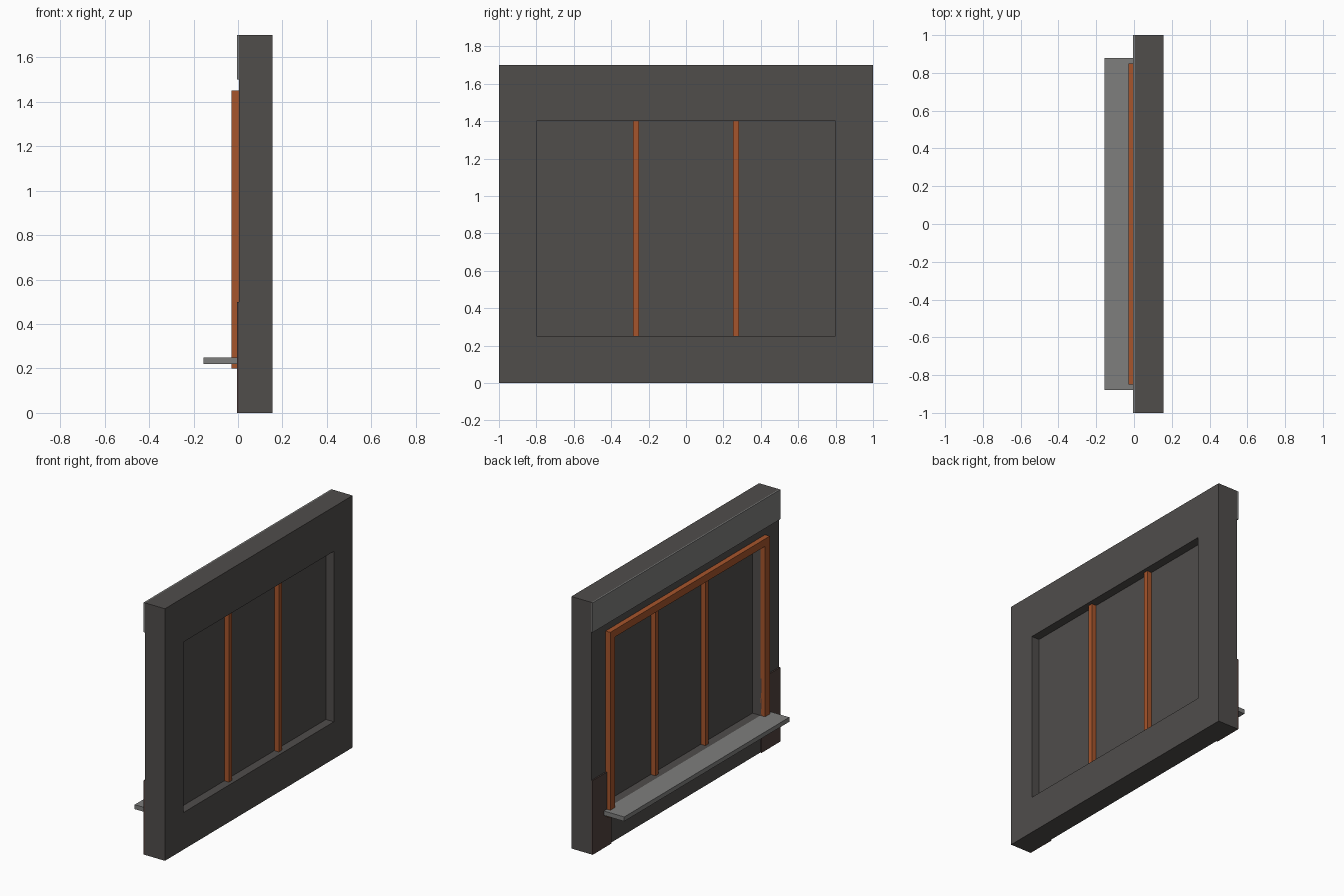
import bpy, bmesh
from mathutils import Matrix

if "Cube" in bpy.data.objects:
    bpy.data.objects.remove(bpy.data.objects["Cube"])


def material(name, rgb):
    m = bpy.data.materials.new(name)
    m.diffuse_color = (*rgb, 1)
    m.use_nodes = True
    m.node_tree.nodes["Principled BSDF"].inputs["Base Color"].default_value = m.diffuse_color
    return m


DARK = material("dark_wall", (0.08, 0.074, 0.071))
GREY = material("stone_grey", (0.21, 0.21, 0.205))
WOOD = material("orange_wood", (0.38, 0.09, 0.025))
BROWN = material("brown_trim", (0.085, 0.055, 0.048))


def finish(bm, name, mat):
    me = bpy.data.meshes.new(name)
    bmesh.ops.recalc_face_normals(bm, faces=bm.faces)
    bm.to_mesh(me)
    bm.free()
    me.materials.append(mat)
    ob = bpy.data.objects.new(name, me)
    bpy.context.collection.objects.link(ob)
    return ob


def box(name, x, y, z, mat):
    """Box spanning the (low, high) ranges given for each axis."""
    bm = bmesh.new()
    size = [b - a for a, b in (x, y, z)]
    mid = [(a + b) / 2 for a, b in (x, y, z)]
    bmesh.ops.create_cube(bm, size=1, matrix=Matrix.Translation(mid) @ Matrix.Diagonal((*size, 1)))
    return finish(bm, name, mat)


def ring(name, x, outer, inner, mat):
    """Rectangular frame in the yz plane; outer and inner are (half width, low z, high z)."""
    bm = bmesh.new()
    loops = []
    for xx in x:
        for h, lo, hi in (outer, inner):
            loops.append([bm.verts.new((xx, y, z)) for y, z in ((-h, lo), (h, lo), (h, hi), (-h, hi))])
    for a, b in ((0, 1), (1, 3), (3, 2), (2, 0)):
        for i in range(4):
            j = (i + 1) % 4
            bm.faces.new((loops[a][i], loops[a][j], loops[b][j], loops[b][i]))
    return finish(bm, name, mat)


# Wall with window opening, and the pane set halfway through it
ring("wall", (0.005, 0.155), (1, 0, 1.7), (0.8, 0.25, 1.4), DARK)
box("window_pane", (0.064, 0.096), (-0.8, 0.8), (0.25, 1.4), DARK)

# Outside window surround and sill
ring("window_frame", (-0.03, 0.005), (0.85, 0.2, 1.45), (0.8, 0.24, 1.4), WOOD)
box("window_sill", (-0.155, 0.005), (-0.88, 0.88), (0.22, 0.25), GREY)

# Upper band across the outside of the wall
box("upper_band", (-0.004, 0.005), (-1, 1), (1.5, 1.7), GREY)

# Paired mullions and lower corner trims
for side, s in (("left", -1), ("right", 1)):
    box(side + "_mullion", (0.03, 0.13), sorted((s * 0.25, s * 0.283)), (0.25, 1.4), WOOD)
    box(side + "_corner_trim", (-0.004, 0.005), sorted((s * 0.8, s)), (0, 0.5), BROWN)
